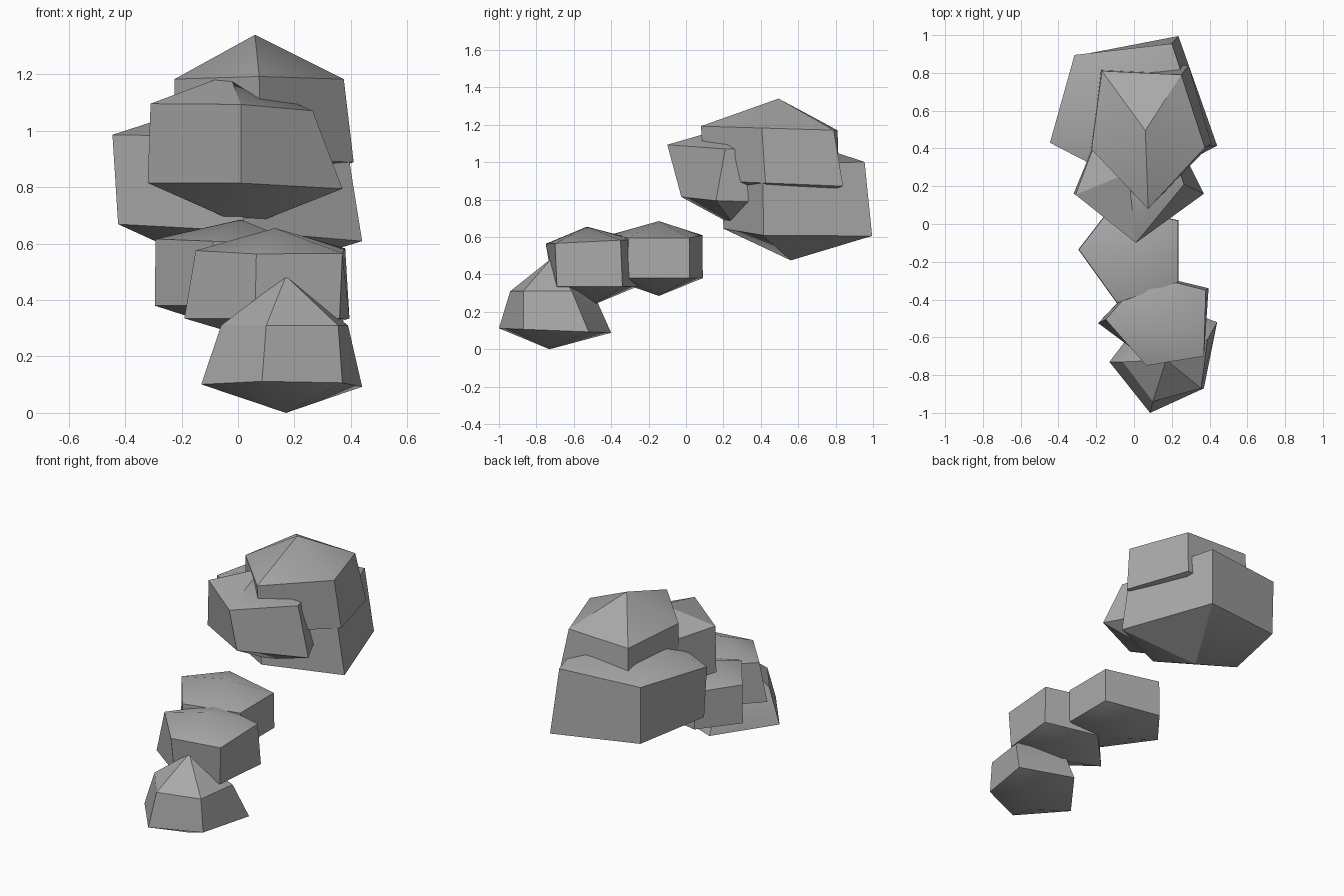
import bpy
import math
from mathutils import Vector

cube = bpy.data.objects.get("Cube")
if cube:
    bpy.data.objects.remove(cube, do_unlink=True)

# Single stone colour
stone = bpy.data.materials.new("grey_stone")
stone.use_nodes = True
STONE_COLOUR = (0.4, 0.4, 0.4, 1)
stone.diffuse_color = STONE_COLOUR
stone.node_tree.nodes["Principled BSDF"].inputs["Base Color"].default_value = STONE_COLOUR


def scaled_outline(outline, factor):
    """Grow or shrink a plan outline about its own centre."""
    middle = sum((Vector(p) for p in outline), Vector((0, 0))) / len(outline)
    return [middle + (Vector(p) - middle) * factor for p in outline]


def ring(outline, height, tilt):
    """Lift a plan outline to a height, sloping it along x and y."""
    middle = sum((Vector(p) for p in outline), Vector((0, 0))) / len(outline)
    return [Vector((x, y, height + tilt[0] * (x - middle.x) + tilt[1] * (y - middle.y)))
            for x, y in outline]


def rock(name, bottom, top, low_height, high_height, low, high=None,
         taper=1.0, low_tilt=(0, 0), high_tilt=(0, 0)):
    """Faceted boulder: two stacked rings closed by a point above and below."""
    high = high or scaled_outline(low, taper)
    count = len(low)
    verts = ring(low, low_height, low_tilt) + ring(high, high_height, high_tilt)
    verts += [Vector(bottom), Vector(top)]
    foot, peak = 2 * count, 2 * count + 1
    faces = []
    for i in range(count):
        j = (i + 1) % count
        faces.append((count + i, i, j, count + j))
        faces.append((foot, j, i))
        faces.append((peak, count + i, count + j))
    mesh = bpy.data.meshes.new(name)
    mesh.from_pydata(verts, [], faces)
    mesh.materials.append(stone)
    mesh.shade_smooth()
    mesh.set_sharp_from_angle(angle=math.radians(30))
    obj = bpy.data.objects.new(name, mesh)
    bpy.context.collection.objects.link(obj)
    return obj


# Small lower cluster, front to back
rock("front_rock", bottom=(.17, -.73, 0), top=(.17, -.72, .485),
     low_height=.1, high_height=.31,
     low=[(-.13, -.73), (.085, -1), (.37, -.87), (.44, -.52), (.12, -.4)],
     high=[(-.06, -.73), (.1, -.94), (.355, -.87), (.39, -.61), (.12, -.5)],
     low_tilt=(0, -.04))

rock("middle_rock", bottom=(.13, -.49, .24), top=(.13, -.53, .655),
     low_height=.335, high_height=.575,
     low=[(-.19, -.525), (.06, -.71), (.36, -.69), (.395, -.34), (.06, -.26)],
     high=[(-.15, -.505), (.065, -.75), (.37, -.7), (.38, -.35), (.06, -.27)],
     high_tilt=(0, .05))

rock("inner_rock", bottom=(0, -.145, .285), top=(.01, -.145, .685),
     low_height=.38, high_height=.605,
     low=[(-.295, -.135), (-.09, -.42), (.235, -.31), (.235, .02), (-.12, .09)],
     taper=.99, high_tilt=(-.04, 0))

# Large raised cluster
rock("upper_front_rock", bottom=(.03, .26, .66), top=(-.03, .27, 1.2),
     low_height=.8, high_height=1.08,
     low=[(.01, -.025), (.37, .16), (.2, .5), (-.18, .5), (-.32, .16)],
     high=[(.01, -.1), (.265, .21), (.17, .5), (-.18, .5), (-.31, .155)],
     low_tilt=(-.03, -.05), high_tilt=(-.04, -.04))

rock("upper_back_rock", bottom=(0, .56, .475), top=(0, .56, 1.13),
     low_height=.635, high_height=.99,
     low=[(.02, .2), (.44, .415), (.235, .995), (-.31, .89), (-.425, .43)],
     high=[(.02, .19), (.38, .41), (.2, .955), (-.315, .895), (-.445, .43)],
     low_tilt=(-.07, -.03), high_tilt=(0, .03))

rock("summit_rock", bottom=(.06, .5, .76), top=(.06, .495, 1.34),
     low_height=.885, high_height=1.18,
     low=[(.08, .1), (.41, .425), (.29, .84), (-.18, .82), (-.23, .4)],
     high=[(.075, .08), (.375, .405), (.25, .79), (-.17, .81), (-.225, .395)],
     low_tilt=(0, -.04), high_tilt=(0, -.03))
